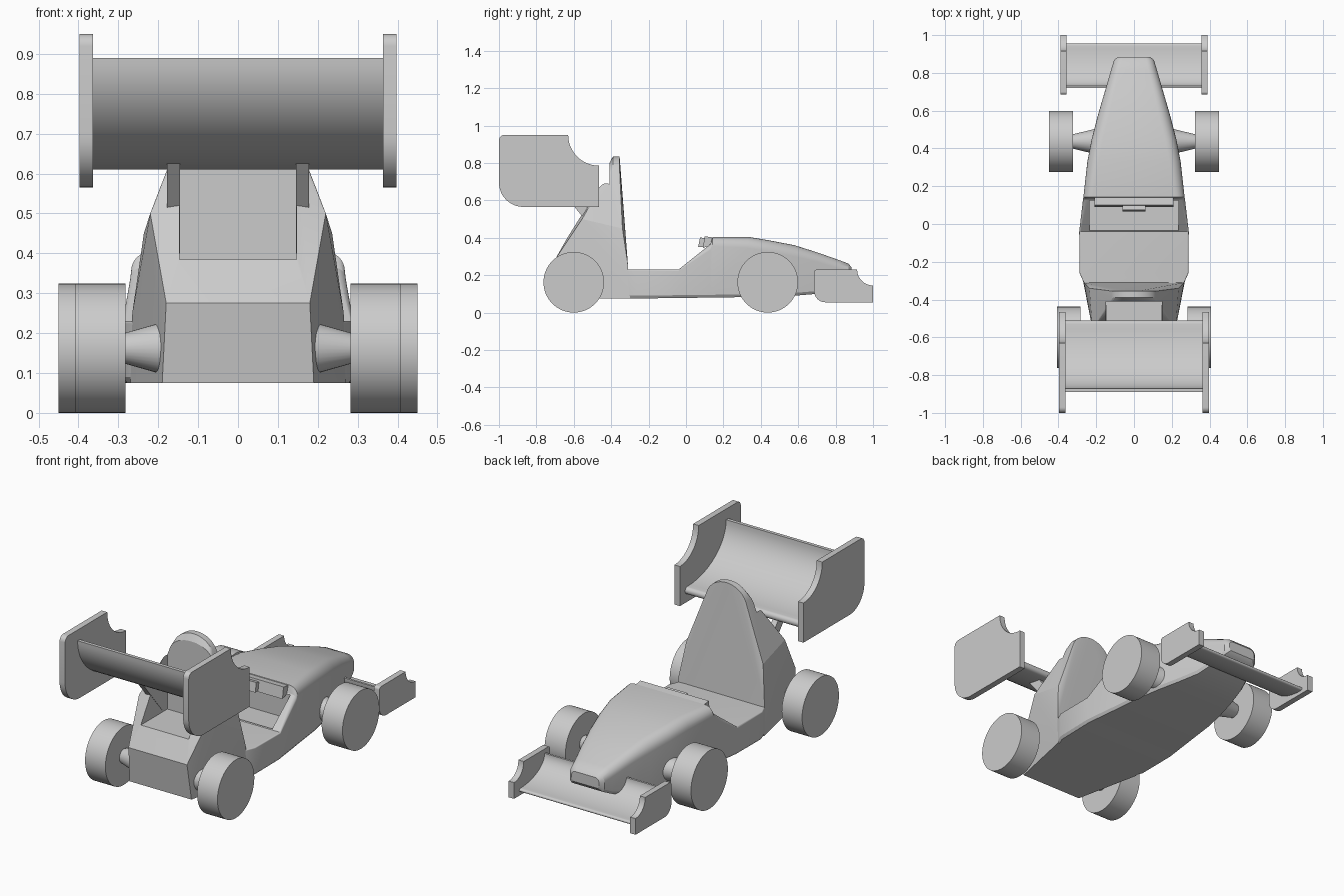
import bpy, bmesh
from math import sin, cos, pi, radians
from mathutils import Matrix

cube = bpy.data.objects.get("Cube")
if cube:
    bpy.data.objects.remove(cube, do_unlink=True)

grey = bpy.data.materials.new("plain grey")
grey.use_nodes = True
colour = (0.6, 0.6, 0.6, 1)
grey.diffuse_color = colour
grey.node_tree.nodes["Principled BSDF"].inputs["Base Color"].default_value = colour


def finish(name, bm, smooth=30):
    bmesh.ops.recalc_face_normals(bm, faces=bm.faces)
    mesh = bpy.data.meshes.new(name)
    bm.to_mesh(mesh)
    bm.free()
    obj = bpy.data.objects.new(name, mesh)
    bpy.context.collection.objects.link(obj)
    mesh.materials.append(grey)
    if smooth:
        activate(obj)
        bpy.ops.object.shade_smooth_by_angle(angle=radians(smooth))
    return obj


def activate(obj):
    bpy.ops.object.select_all(action='DESELECT')
    obj.select_set(True)
    bpy.context.view_layer.objects.active = obj


def loft(name, rings, smooth=30):
    bm = bmesh.new()
    loops = [[bm.verts.new(p) for p in ring] for ring in rings]
    n = len(loops[0])
    for a, b in zip(loops, loops[1:]):
        for i in range(n):
            j = (i + 1) % n
            bm.faces.new((a[i], a[j], b[j], b[i]))
    bm.faces.new(loops[0])
    bm.faces.new(loops[-1])
    return finish(name, bm, smooth)


def extrude(name, profile, x0, x1, smooth=30):
    """Sweep a side profile of (y, z) points across x."""
    return loft(name, [[(x, y, z) for y, z in profile] for x in (x0, x1)], smooth)


def cone(name, x0, x1, y, z, r0, r1, sides=64):
    rings = [[(x, y + r * cos(2 * pi * i / sides), z + r * sin(2 * pi * i / sides))
              for i in range(sides)] for x, r in ((x0, r0), (x1, r1))]
    return loft(name, rings)


def arc(cy, cz, ry, rz, start, end, steps=12):
    angles = [radians(start + (end - start) * i / steps) for i in range(steps + 1)]
    return [(cy + ry * cos(a), cz + rz * sin(a)) for a in angles]


def cut(target, profile, half):
    cutter = extrude("cutter", profile, -half, half, 0)
    cutter.hide_render = True
    mod = target.modifiers.new("opening", 'BOOLEAN')
    mod.operation = 'DIFFERENCE'
    mod.solver = 'EXACT'
    mod.object = cutter
    activate(target)
    bpy.ops.object.modifier_apply(modifier=mod.name)
    bpy.data.objects.remove(cutter, do_unlink=True)


# Nose and cockpit tub: rounded box sections along y
def section(y, w, bottom, top, r):
    half = [(w - 0.01, bottom), (w, bottom + 0.015)] + arc(w - r, top - r, r, r, 0, 90, 6)
    return [(x, y, z) for x, z in half] + [(-x, y, z) for x, z in reversed(half)]


body = loft("nose_and_tub", [section(*s) for s in (
    (-0.32, 0.262, 0.075, 0.23, 0.006),
    (-0.26, 0.288, 0.075, 0.23, 0.006),
    (-0.04, 0.29, 0.078, 0.23, 0.008),
    (0.13, 0.27, 0.08, 0.365, 0.03),
    (0.142, 0.268, 0.08, 0.405, 0.05),
    (0.33, 0.247, 0.083, 0.405, 0.06),
    (0.45, 0.224, 0.086, 0.385, 0.06),
    (0.58, 0.19, 0.09, 0.36, 0.06),
    (0.7, 0.155, 0.1, 0.322, 0.05),
    (0.82, 0.12, 0.14, 0.28, 0.045),
    (0.868, 0.106, 0.165, 0.262, 0.04),
    (0.885, 0.085, 0.185, 0.242, 0.025))])
cut(body, [(-0.035, 0.226), (0.125, 0.226), (0.125, 0.39), (-0.035, 0.39)], 0.235)

# Dashboard bar with a small wheel hub
extrude("dashboard", [(0.09, 0.345), (0.135, 0.36), (0.14, 0.402), (0.1, 0.408)], -0.21, 0.21, 0)
extrude("steering_hub", [(0.065, 0.35), (0.1, 0.35), (0.11, 0.395), (0.075, 0.402)], -0.06, 0.06, 0)

# Engine cover and roll hoop: a hull with a pocket cut out of its back
bm = bmesh.new()
half = [(0.19, -0.68, 0.075), (0.18, -0.705, 0.275), (0.22, -0.555, 0.5),
        (0.175, -0.485, 0.61), (0.135, -0.415, 0.72),
        (0.27, -0.3, 0.075), (0.265, -0.31, 0.25), (0.236, -0.34, 0.45), (0.175, -0.352, 0.61)]
for y, height in ((-0.39, 0.73), (-0.355, 0.725)):
    half += [(x, y, z) for x, z in arc(0, height, 0.125, 0.835 - height, 0, 90, 10)]
for x, y, z in half:
    bm.verts.new((x, y, z))
    bm.verts.new((-x, y, z))
bmesh.ops.remove_doubles(bm, verts=bm.verts, dist=0.0005)
hull = bmesh.ops.convex_hull(bm, input=bm.verts)
loose = [v for v in bm.verts if not v.link_faces]
bmesh.ops.delete(bm, geom=loose, context='VERTS')
bmesh.ops.dissolve_limit(bm, angle_limit=0.02, verts=bm.verts, edges=bm.edges)
cover = finish("engine_cover", bm, 12)
cut(cover, [(-0.41, 0.385), (-1, 0.385), (-1, 1), (-0.41, 1)], 0.147)


# Wings: a curved blade between two cut-out end plates
def blade(name, back, front, low, high, half):
    w, h = front - back, high - low
    cy = front - 0.05 * w
    outer = arc(cy, high, 0.95 * w, h, 180, 270, 20)
    inner = arc(cy, high, 0.9 * w, 0.86 * h, 270, 180, 20)
    nose = arc(cy, low + 0.07 * h, 0.05 * w, 0.07 * h, -70, 70, 6)
    return extrude(name, outer + nose + inner, -half, half)


def end_plate(name, back, front, low, high, r_low, r_top, r_cut, x0, x1):
    profile = (arc(front, high, r_cut, r_cut, 270, 180)
               + arc(back + r_top, high - r_top, r_top, r_top, 90, 180, 6)
               + arc(back + r_low, low + r_low, r_low, r_low, 180, 270)
               + [(front, low)])
    return extrude(name, profile, x0, x1)


blade("rear_wing_blade", -0.89, -0.51, 0.61, 0.89, 0.37)
blade("front_wing_blade", 0.72, 0.955, 0.075, 0.205, 0.36)

for side, s in (("left", 1), ("right", -1)):
    end_plate(side + "_rear_end_plate", -1, -0.465, 0.565, 0.95,
              0.13, 0.03, 0.165, s * 0.363, s * 0.397)
    end_plate(side + "_front_end_plate", 0.685, 1, 0.055, 0.23,
              0.06, 0.015, 0.085, s * 0.357, s * 0.39)
    extrude(side + "_wing_strut", [(-0.43, 0.43), (-0.46, 0.4), (-0.65, 0.63), (-0.58, 0.63)],
            s * 0.145, s * 0.178, 0)
    # Wheels and tapered axles
    for end, y, inner, outer, root in (("rear", -0.6, 0.282, 0.407, 0.18),
                                       ("front", 0.437, 0.322, 0.45, 0.2)):
        cone(f"{side}_{end}_wheel", s * inner, s * outer, y, 0.162, 0.162, 0.162)
        cone(f"{side}_{end}_axle", s * root, s * (inner + 0.01), y, 0.162, 0.068, 0.036, 32)
